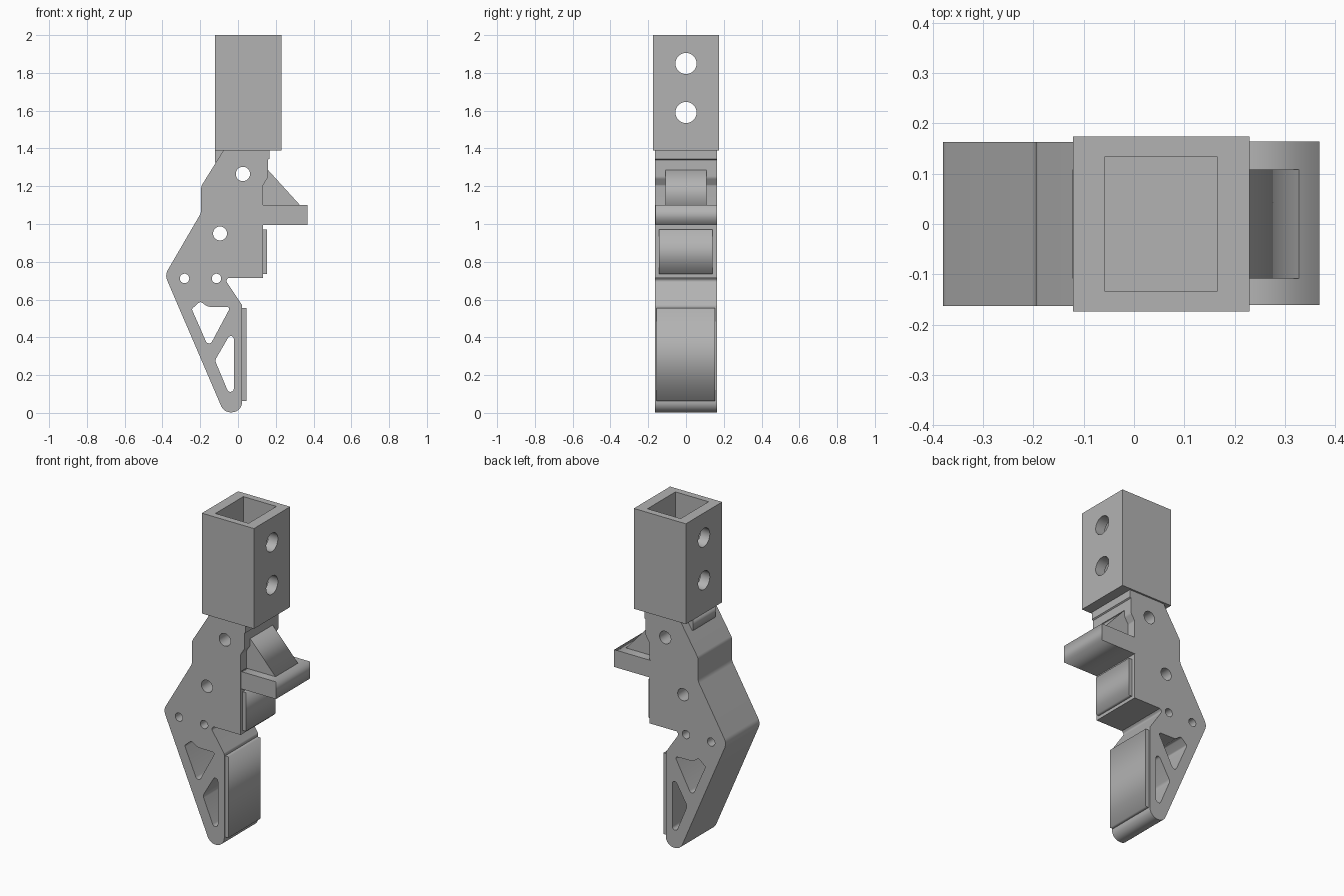
import bpy
from math import pi, cos, sin, tan, radians
from mathutils import Vector, Matrix
import bmesh

if "Cube" in bpy.data.objects:
    bpy.data.objects.remove(bpy.data.objects["Cube"], do_unlink=True)

grey = bpy.data.materials.new("plain grey")
grey.use_nodes = True
grey.diffuse_color = (0.45, 0.45, 0.45, 1)
grey.node_tree.nodes["Principled BSDF"].inputs["Base Color"].default_value = grey.diffuse_color


def rounded(corners, steps=8):
    """Outline through corners (x, z, radius), each corner rounded."""
    out = []
    n = len(corners)
    for i, (x, z, r) in enumerate(corners):
        p = Vector((x, z))
        if r == 0:
            out.append(p)
            continue
        a = (Vector(corners[i - 1][:2]) - p).normalized()
        b = (Vector(corners[(i + 1) % n][:2]) - p).normalized()
        half = a.angle(b) / 2
        centre = p + (a + b).normalized() * (r / sin(half))
        start = p + a * (r / tan(half)) - centre
        end = p + b * (r / tan(half)) - centre
        turn = start.angle_signed(end)
        for k in range(steps + 1):
            t = -turn * k / steps
            out.append(centre + Matrix.Rotation(t, 2) @ start)
    return out


def circle(x, z, r, n=32):
    return [Vector((x + r * cos(2 * pi * k / n), z + r * sin(2 * pi * k / n))) for k in range(n)]


def plate(name, outlines, low, high, upright=True):
    """Fill outlines (first outer, rest holes) and extrude along y, or along z."""
    curve = bpy.data.curves.new(name, 'CURVE')
    curve.dimensions = '2D'
    curve.fill_mode = 'BOTH'
    curve.extrude = (high - low) / 2
    for pts in outlines:
        s = curve.splines.new('POLY')
        s.points.add(len(pts) - 1)
        for sp, p in zip(s.points, pts):
            sp.co = (p[0], p[1], 0, 1)
        s.use_cyclic_u = True
    temp = bpy.data.objects.new(name + "_outline", curve)
    bpy.context.collection.objects.link(temp)
    deps = bpy.context.evaluated_depsgraph_get()
    mesh = bpy.data.meshes.new_from_object(temp.evaluated_get(deps))
    bpy.data.objects.remove(temp, do_unlink=True)
    mid = (low + high) / 2
    if upright:
        mesh.transform(Matrix.Translation((0, mid, 0)) @ Matrix.Rotation(pi / 2, 4, 'X'))
    else:
        mesh.transform(Matrix.Translation((0, 0, mid)))
    bm = bmesh.new()
    bm.from_mesh(mesh)
    bmesh.ops.remove_doubles(bm, verts=bm.verts, dist=0.0002)
    bmesh.ops.recalc_face_normals(bm, faces=bm.faces)
    bm.to_mesh(mesh)
    bm.free()
    mesh.materials.clear()
    mesh.materials.append(grey)
    ob = bpy.data.objects.new(name, mesh)
    bpy.context.collection.objects.link(ob)
    return ob


def smooth(ob):
    bpy.ops.object.select_all(action='DESELECT')
    ob.select_set(True)
    bpy.context.view_layer.objects.active = ob
    bpy.ops.object.shade_smooth_by_angle(angle=radians(30))


def rect(x0, x1, y0, y1):
    return [(x0, y0), (x1, y0), (x1, y1), (x0, y1)]


# Bent finger body with pin holes and lightening cutouts
body_outline = rounded([
    (-0.077, 1.39, 0), (-0.195, 1.2, 0.04), (-0.195, 1.06, 0.06), (-0.387, 0.73, 0.06),
    (-0.075, 0.003, 0.055), (0.022, 0.003, 0.055), (0.022, 0.57, 0.02),
    (-0.065, 0.7, 0.015), (-0.05, 0.715, 0), (0.132, 0.715, 0),
    (0.132, 1.205, 0.015), (0.158, 1.245, 0.03), (0.158, 1.34, 0), (0.166, 1.345, 0), (0.166, 1.39, 0)])
upper_cutout = rounded([
    (-0.245, 0.55, 0.012), (-0.2, 0.59, 0.015), (-0.16, 0.562, 0.04),
    (-0.04, 0.56, 0.01), (-0.155, 0.345, 0.018)])
lower_cutout = rounded([
    (-0.022, 0.45, 0.016), (-0.022, 0.04, 0.018), (-0.122, 0.278, 0.03)])
body = plate("finger_body", [
    body_outline, upper_cutout, lower_cutout,
    circle(0.026, 1.265, 0.038), circle(-0.095, 0.95, 0.037),
    circle(-0.283, 0.712, 0.025), circle(-0.114, 0.712, 0.025)], -0.163, 0.163)
smooth(body)

# Narrow spine block below the socket
plate("neck_block", [[(-0.122, 1.39), (-0.122, 1.325), (0, 1.325), (0, 1.39)]], -0.108, 0.108)

# Side ledge and its sloping brace
plate("ledge", [rect(0.12, 0.368, 0.995, 1.1)], -0.161, 0.164)
plate("ledge_brace", [[(0.12, 1.1), (0.328, 1.1), (0.158, 1.287), (0.12, 1.287)]], -0.108, 0.108)

# Grip pads
plate("upper_pad", [rect(0.12, 0.154, 0.735, 0.97)], -0.143, 0.14)
plate("lower_pad", [rect(0.01, 0.044, 0.062, 0.555)], -0.155, 0.153)

# Square socket with two cross holes
socket = plate("socket", [rect(-0.121, 0.229, -0.174, 0.174),
                          rect(-0.058, 0.165, -0.134, 0.134)], 1.39, 2.0, upright=False)
cutters = []
for z in (1.59, 1.85):
    bpy.ops.mesh.primitive_cylinder_add(vertices=32, radius=0.056, depth=1,
                                        location=(0.05, 0, z), rotation=(0, pi / 2, 0))
    cutter = bpy.context.object
    cutter.name = "hole_cutter"
    cutter.hide_render = True
    cutter.data.materials.append(grey)
    mod = socket.modifiers.new("cross_hole", 'BOOLEAN')
    mod.operation = 'DIFFERENCE'
    mod.solver = 'EXACT'
    mod.object = cutter
    cutters.append(cutter)
bpy.context.view_layer.update()
cut_mesh = bpy.data.meshes.new_from_object(
    socket.evaluated_get(bpy.context.evaluated_depsgraph_get()))
socket.modifiers.clear()
socket.data = cut_mesh
for cutter in cutters:
    bpy.data.objects.remove(cutter, do_unlink=True)
smooth(socket)
